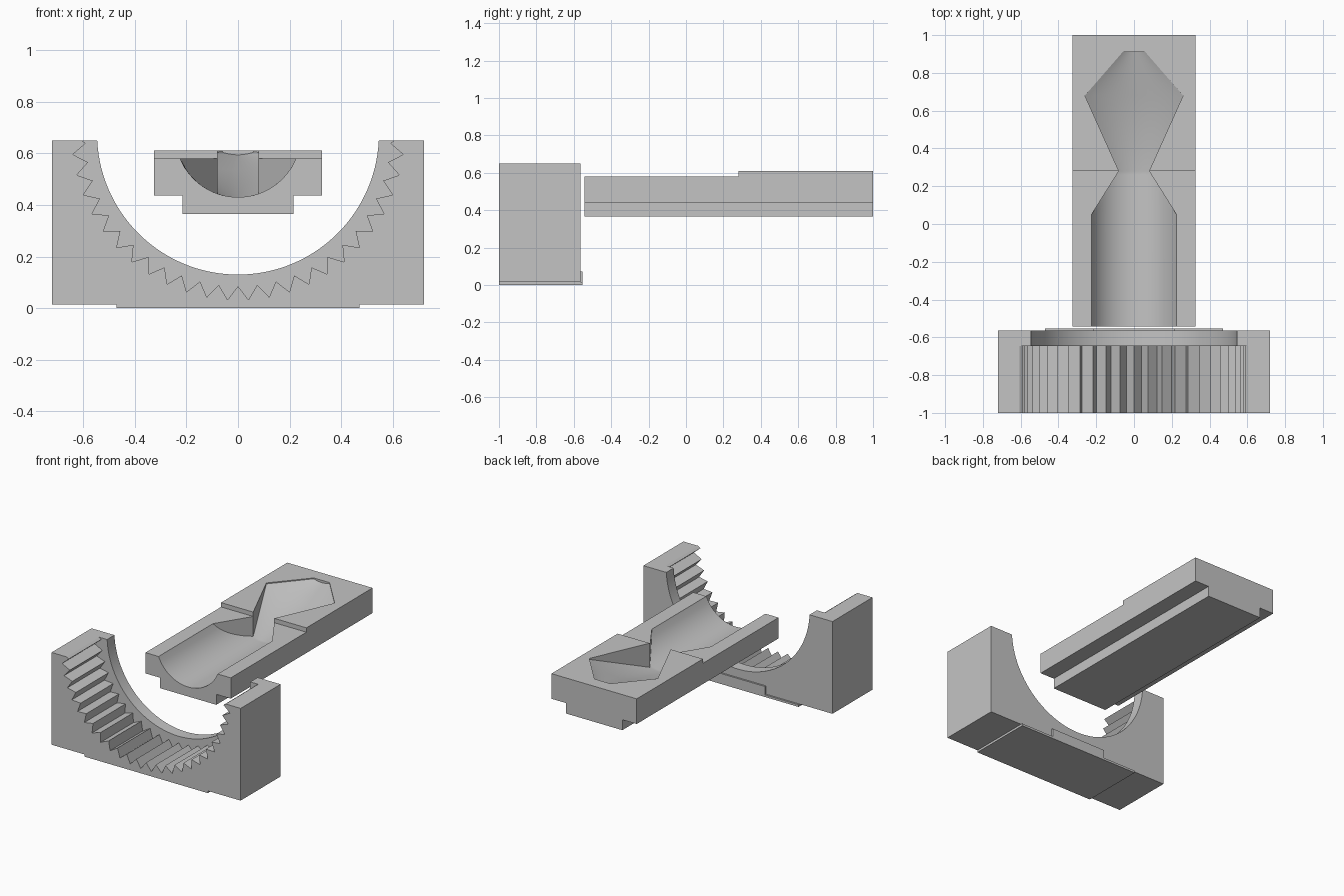
import bpy, bmesh
from math import sin, cos, pi, sqrt, radians

if "Cube" in bpy.data.objects:
    bpy.data.objects.remove(bpy.data.objects["Cube"], do_unlink=True)

grey = bpy.data.materials.new("plain grey")
grey.use_nodes = True
grey.diffuse_color = (0.55, 0.55, 0.55, 1)
grey.node_tree.nodes["Principled BSDF"].inputs["Base Color"].default_value = grey.diffuse_color


def loft(name, rings):
    """Closed solid through matching rings of points."""
    bm = bmesh.new()
    loops = [[bm.verts.new(p) for p in ring] for ring in rings]
    n = len(loops[0])
    for a, b in zip(loops, loops[1:]):
        for i in range(n):
            j = (i + 1) % n
            bm.faces.new((a[i], a[j], b[j], b[i]))
    bm.faces.new(loops[0])
    bm.faces.new(loops[-1])
    bmesh.ops.recalc_face_normals(bm, faces=bm.faces)
    mesh = bpy.data.meshes.new(name)
    bm.to_mesh(mesh)
    bm.free()
    mesh.materials.append(grey)
    obj = bpy.data.objects.new(name, mesh)
    bpy.context.collection.objects.link(obj)
    return obj


def prism(name, outline, y0, y1):
    """Front outline of (x, z) points pushed along y."""
    return loft(name, [[(x, y, z) for x, z in outline] for y in (y0, y1)])


def box(name, half_width, y0, y1, z0, z1):
    w = half_width
    return prism(name, [(-w, z0), (w, z0), (w, z1), (-w, z1)], y0, y1)


def mirrored(right_half):
    return right_half + [(-x, z) for x, z in reversed(right_half)]


def carve(obj, cutters):
    """Subtract the cutters, then smooth the curved faces only."""
    bpy.ops.object.select_all(action='DESELECT')
    bpy.context.view_layer.objects.active = obj
    obj.select_set(True)
    for cutter in cutters:
        cutter.hide_render = True
        mod = obj.modifiers.new("cut", 'BOOLEAN')
        mod.operation = 'DIFFERENCE'
        mod.solver = 'EXACT'
        mod.object = cutter
        bpy.ops.object.modifier_apply(modifier=mod.name)
        bpy.data.objects.remove(cutter, do_unlink=True)
    bpy.ops.object.shade_smooth_by_angle(angle=radians(25))


# Cradle block with a shallow foot
FRONT, BACK, TOP = -1.0, -0.565, 0.65
cradle = prism("toothed_cradle", mirrored(
    [(0.47, 0), (0.47, 0.015), (0.72, 0.015), (0.72, TOP)]), FRONT, BACK)

# Round rim opening and internal ring of teeth
CENTRE = 0.676


def ring(count, radius_at):
    return [(radius_at(i) * sin(2 * pi * i / count),
             CENTRE - radius_at(i) * cos(2 * pi * i / count)) for i in range(count)]


rim_cutter = prism("rim_cutter", ring(128, lambda i: 0.546), -1.1, -0.4)
teeth_cutter = prism("teeth_cutter", ring(100, lambda i: 0.645 if i % 2 else 0.591), -1.1, -0.645)
carve(cradle, [rim_cutter, teeth_cutter])

# Thin lip behind the cradle
box("foot_lip", 0.47, BACK, -0.553, 0, 0.015)
box("back_lip", 0.215, BACK, -0.553, 0.015, 0.072)

# Sliding tray with a stepped underside
tray = prism("sliding_tray", mirrored(
    [(0.215, 0.365), (0.215, 0.437), (0.325, 0.437), (0.325, 0.61)]), -0.543, 1.0)
step_cutter = box("step_cutter", 0.5, -0.7, 0.28, 0.58, 0.8)

# Hollow: round channel, pinched throat, then a rising fan-shaped pocket
STEPS = 24


def hollow_ring(y, half_width, floor):
    xs = [half_width * (2 * i / STEPS - 1) for i in range(STEPS + 1)]
    return ([(x, y, floor(x)) for x in xs]
            + [(half_width, y, 0.75), (-half_width, y, 0.75)])


def channel_floor(x):
    return 0.674 - sqrt(0.244 ** 2 - x * x)


sections = [hollow_ring(-0.6, 0.225, channel_floor)]
for i in range(13):
    t = i / 12
    sections.append(hollow_ring(0.05 + 0.23 * t, 0.225 - 0.145 * t, channel_floor))
for y, w, mid, lift in ((0.68, 0.26, 0.535, 0.068), (0.91, 0.06, 0.594, 0.01)):
    sections.append(hollow_ring(y, w, lambda x: mid + lift * (x / w) ** 2))
carve(tray, [step_cutter, loft("hollow_cutter", sections)])
